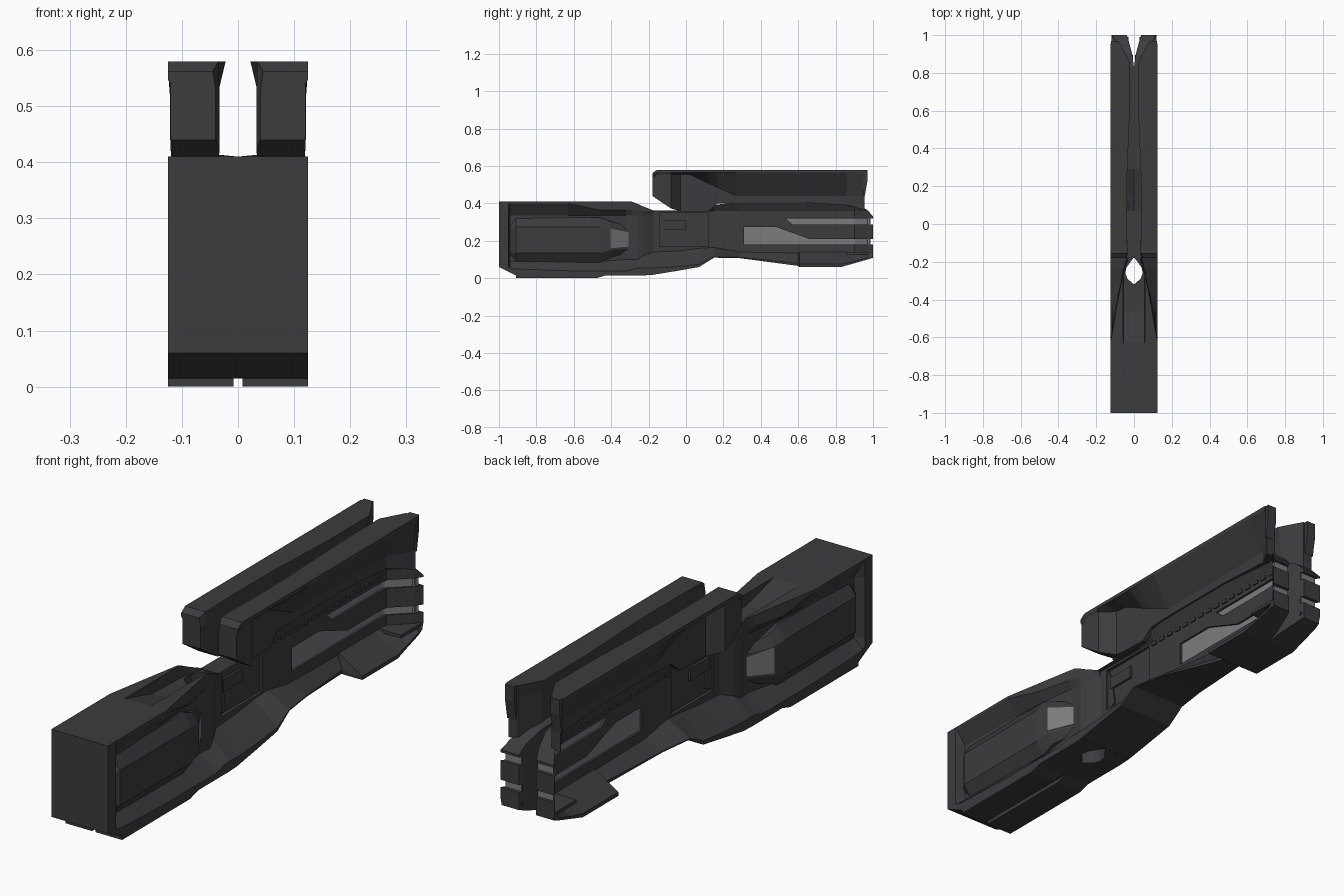
import bpy, bmesh


def material(name, c):
    m = bpy.data.materials.new(name)
    m.diffuse_color = (*c, 1)
    return m


DARK = material("dark_metal", (0.045, 0.045, 0.048))
LIGHT = material("light_panel", (0.2, 0.2, 0.21))


def loft(name, sections, mat=DARK):
    """Skin (y, [(x, z), ...]) half sections and mirror them across x = 0."""
    bm = bmesh.new()
    rings = [[bm.verts.new((x, y, z)) for x, z in pts] for y, pts in sections]
    n = len(rings[0])
    for a, b in zip(rings, rings[1:]):
        for i in range(n):
            j = (i + 1) % n
            quad = (a[i], a[j], b[j], b[i])
            if any(v.co.x > 1e-5 for v in quad):
                bm.faces.new(quad)
    bm.faces.new(rings[0])
    bm.faces.new(rings[-1])
    return finish(name, bm, mat)


def prism(name, profiles, x0, x1, mat=DARK):
    """Extrude (y, z) side profiles from x0 to x1, mirrored."""
    bm = bmesh.new()
    for prof in profiles:
        a = [bm.verts.new((x0, y, z)) for y, z in prof]
        b = [bm.verts.new((x1, y, z)) for y, z in prof]
        bm.faces.new(a)
        bm.faces.new(b)
        for i in range(len(a)):
            j = (i + 1) % len(a)
            bm.faces.new((a[i], a[j], b[j], b[i]))
    return finish(name, bm, mat)


def finish(name, bm, mat):
    bmesh.ops.recalc_face_normals(bm, faces=bm.faces)
    me = bpy.data.meshes.new(name)
    bm.to_mesh(me)
    bm.free()
    ob = bpy.data.objects.new(name, me)
    bpy.context.collection.objects.link(ob)
    me.materials.append(mat)
    mod = ob.modifiers.new("Mirror", 'MIRROR')
    mod.merge_threshold = 0.0005
    return ob


def rect(y0, y1, z0, z1):
    return [(y0, z0), (y1, z0), (y1, z1), (y0, z1)]


def cut(target, cutter):
    cutter.hide_render = True
    cutter.display_type = 'WIRE'
    mod = target.modifiers.new("Cut", 'BOOLEAN')
    mod.operation = 'DIFFERENCE'
    mod.object = cutter


# Stock: wide base flange, recessed core, top trough and a neck with a diamond hole
def stock_ring(zb, zl, zr, xr, xs, zs, xc, zc, xi, zi):
    xt = min(0.058, xc - 0.004)
    return [(xi, zb), (0.125, zb), (0.125, zl), (xr, zr), (xr, 0.335), (xs, zs),
            (xc, zc), (xt, zc), (xt - 0.002, zi), (xi, zi)]


stock = [(-1.0, 0.06, 0.065, 0.1, 0.125, 0.125, 0.4, 0.125, 0.41, 0, 0.41),
         (-0.95, 0.035, 0.06, 0.1, 0.125, 0.125, 0.4, 0.125, 0.41, 0, 0.41),
         (-0.94, 0.03, 0.055, 0.09, 0.085, 0.125, 0.4, 0.125, 0.41, 0, 0.41),
         (-0.91, 0.015, 0.05, 0.09, 0.085, 0.125, 0.4, 0.125, 0.41, 0, 0.41),
         (-0.63, 0.015, 0.04, 0.09, 0.08, 0.125, 0.4, 0.125, 0.41, 0, 0.409),
         (-0.46, 0.015, 0.04, 0.09, 0.07, 0.105, 0.365, 0.095, 0.41, 0, 0.365),
         (-0.32, 0.015, 0.04, 0.1, 0.052, 0.073, 0.365, 0.07, 0.41, 0, 0.36),
         (-0.29, 0.015, 0.045, 0.1, 0.054, 0.066, 0.365, 0.064, 0.41, 0.035, 0.36),
         (-0.26, 0.015, 0.055, 0.1, 0.058, 0.062, 0.36, 0.06, 0.398, 0.046, 0.36),
         (-0.23, 0.015, 0.055, 0.12, 0.05, 0.054, 0.36, 0.052, 0.384, 0.04, 0.36),
         (-0.175, 0.018, 0.055, 0.14, 0.025, 0.04, 0.36, 0.036, 0.363, 0, 0.36)]
loft("stock", [(s[0], stock_ring(*s[1:])) for s in stock])
prism("stock_base_plate", [[(-0.91, 0.0), (-0.48, 0.0), (-0.42, 0.018), (-0.91, 0.018)]], 0.008, 0.125)


# Side pods set in the stock recess, with a light panel on the tapering end
def pod_ring(x, z0, z1, c, xin=0.04):
    return [(xin, z0), (x - c * 0.7, z0), (x, z0 + c), (x, z1 - c), (x - c * 0.7, z1), (xin, z1)]


loft("side_pod", [(-0.942, pod_ring(0.09, 0.1, 0.31, 0.04)), (-0.91, pod_ring(0.115, 0.085, 0.325, 0.05)),
                  (-0.46, pod_ring(0.117, 0.085, 0.325, 0.05)), (-0.405, pod_ring(0.108, 0.11, 0.305, 0.04)),
                  (-0.3, pod_ring(0.045, 0.14, 0.275, 0.02, 0.03))])
loft("pod_end_panel", [(-0.403, [(0.09, 0.16), (0.109, 0.16), (0.109, 0.265), (0.09, 0.265)]),
                       (-0.298, [(0.03, 0.17), (0.047, 0.17), (0.047, 0.245), (0.03, 0.245)])], LIGHT)


# Forward body: thin core, flared lower lips, muzzle split into two flaring prongs
def body_ring(zb, xb, zl, xo, zm, xs, zt, xi, zi):
    return [(xi, zb), (xb, zb), (xb, zl), (xo, zm), (xo, min(0.36, zi - 0.002)), (xs, zt), (xi, zi)]


body = [(-0.18, 0.018, 0.125, 0.055, 0.025, 0.14, 0.04, 0.362, 0, 0.362),
        (-0.05, 0.039, 0.125, 0.062, 0.022, 0.145, 0.04, 0.362, 0, 0.362),
        (0.07, 0.06, 0.125, 0.075, 0.022, 0.16, 0.04, 0.362, 0, 0.362),
        (0.15, 0.11, 0.122, 0.115, 0.022, 0.165, 0.045, 0.39, 0, 0.362),
        (0.29, 0.107, 0.1, 0.112, 0.022, 0.14, 0.05, 0.415, 0, 0.41),
        (0.6, 0.066, 0.04, 0.08, 0.022, 0.135, 0.05, 0.415, 0, 0.41),
        (0.606, 0.06, 0.125, 0.075, 0.022, 0.14, 0.05, 0.415, 0, 0.41),
        (0.83, 0.06, 0.125, 0.075, 0.022, 0.14, 0.05, 0.415, 0, 0.41),
        (0.9, 0.08, 0.122, 0.09, 0.026, 0.14, 0.05, 0.4, 0.01, 0.4),
        (0.97, 0.1, 0.12, 0.11, 0.1, 0.14, 0.1, 0.365, 0.028, 0.365),
        (1.0, 0.11, 0.115, 0.115, 0.12, 0.14, 0.115, 0.33, 0.038, 0.33)]
front = loft("forward_body", [(s[0], body_ring(*s[1:])) for s in body])


# Recesses: side window and two light bands that wrap round the prong tips
def band(name, z0, z1, depth, outer, end, mat=DARK):
    path = [(0.89, 0.022), (0.9, 0.026), (0.97, 0.1), (end, 0.115)]
    return loft(name, [(y, [(x - depth, z0), (outer or x - 0.009, z0),
                            (outer or x - 0.009, z1), (x - depth, z1)]) for y, x in path], mat)


lower_strip = [(0.31, 0.18), (0.31, 0.275), (0.48, 0.275), (0.66, 0.21), (0.895, 0.21), (0.895, 0.18)]
upper_strip = [(0.53, 0.32), (0.57, 0.287), (0.895, 0.287), (0.895, 0.32)]
cut(front, prism("window_cutter", [rect(-0.14, 0.12, 0.17, 0.35)], 0.01, 0.2))
cut(front, prism("strip_cutter", [lower_strip, upper_strip], 0.012, 0.2))
prism("light_strips", [lower_strip, upper_strip], 0.005, 0.0135, LIGHT)
for label, z0, z1 in (("lower", 0.18, 0.21), ("upper", 0.287, 0.32)):
    cut(front, band(label + "_band_cutter", z0, z1, 0.01, 0.2, 1.1))
    cut(front, prism(label + "_tip_cutter", [rect(0.985, 1.1, z0, z1)], 0.01, 0.2))
    band(label + "_light_band", z0, z1, 0.016, 0, 0.987, LIGHT)
    prism(label + "_light_tip", [rect(0.97, 0.987, z0, z1)], 0.036, 0.1, LIGHT)

# Window contents and sloped sill
prism("window_latch", [rect(-0.12, 0.0, 0.26, 0.31)], 0.005, 0.02)
prism("window_sill", [[(-0.14, 0.17), (-0.1, 0.19), (-0.12, 0.31), (-0.14, 0.35)]], 0.005, 0.016)

# Row of teeth along each side, and a small fin near the muzzle
prism("side_teeth", [rect(0.14 + i * 0.048, 0.168 + i * 0.048, 0.337, 0.352) for i in range(16)], 0.015, 0.028)
prism("muzzle_fin", [rect(0.86, 0.99, 0.127, 0.14)], 0.03, 0.118)


# Upper rails: wide rear post, then a strongly undercut side and an opening muzzle end
def rail_ring(zb, xb, z1, ztop, xt, xi):
    return [(xi, zb), (xb, zb), (xb, z1), (0.125, ztop - 0.015), (0.125, ztop), (xt, ztop), (xi, 0.53)]


rails = [(-0.18, 0.44, 0.12, 0.54, 0.562, 0.045, 0.04), (-0.155, 0.423, 0.12, 0.555, 0.58, 0.035, 0.033),
         (-0.08, 0.373, 0.117, 0.555, 0.58, 0.036, 0.036), (-0.03, 0.358, 0.065, 0.555, 0.58, 0.037, 0.037),
         (0.02, 0.358, 0.06, 0.555, 0.58, 0.038, 0.038), (0.12, 0.358, 0.056, 0.507, 0.58, 0.038, 0.038),
         (0.17, 0.4, 0.054, 0.485, 0.58, 0.038, 0.038),
         (0.27, 0.405, 0.052, 0.44, 0.58, 0.036, 0.036), (0.62, 0.405, 0.052, 0.44, 0.58, 0.022, 0.034),
         (0.86, 0.39, 0.055, 0.44, 0.58, 0.022, 0.034), (0.955, 0.365, 0.115, 0.44, 0.58, 0.074, 0.074)]
loft("upper_rail", [(s[0], rail_ring(*s[1:])) for s in rails])
prism("rail_muzzle_tip", [[(0.95, 0.44), (0.956, 0.44), (0.97, 0.52), (0.97, 0.58), (0.95, 0.58)]], 0.08, 0.121)
